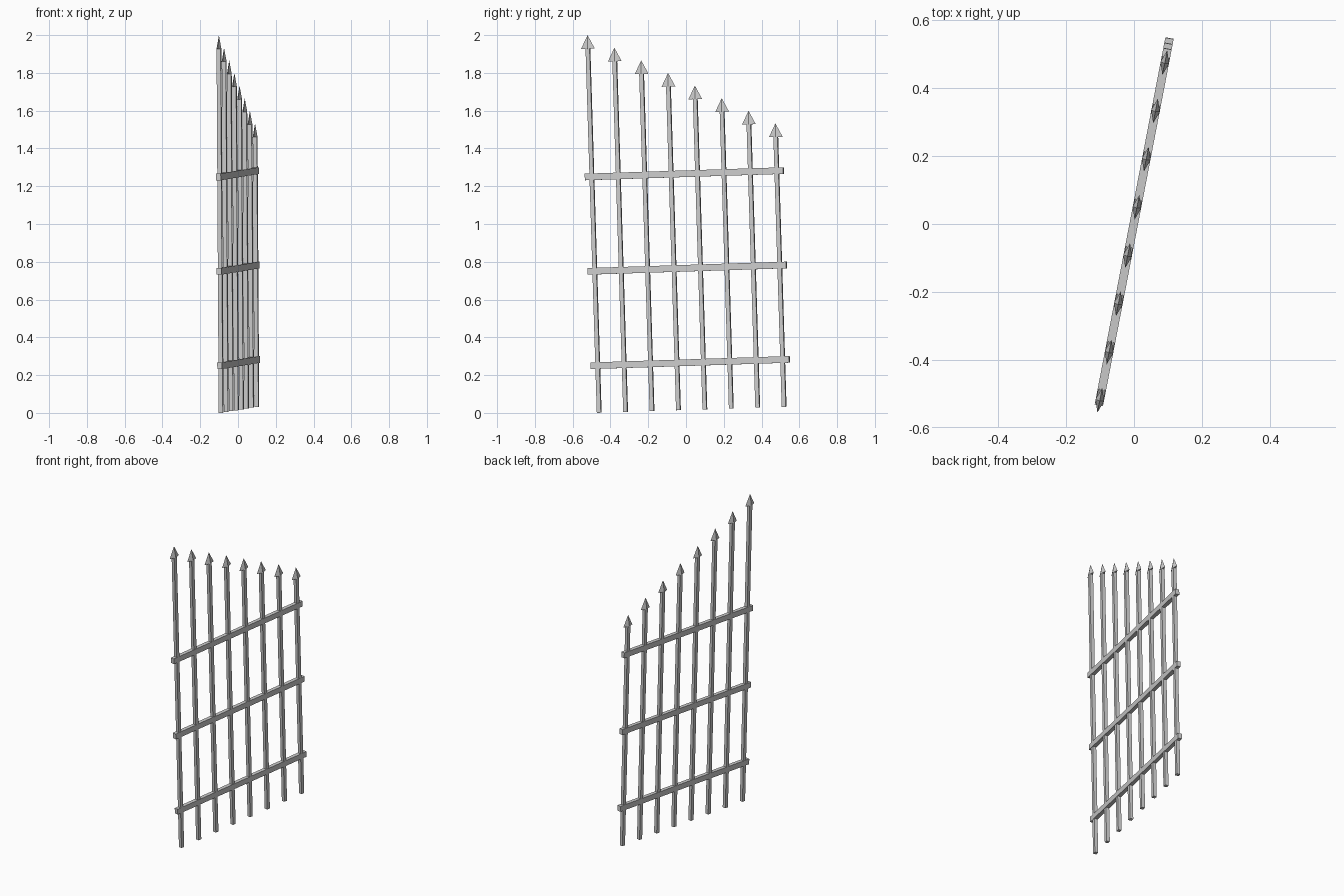
import bpy, bmesh, math
from mathutils import Matrix

if "Cube" in bpy.data.objects:
    bpy.data.objects.remove(bpy.data.objects["Cube"])

BARS, PITCH = 8, 0.1425
BAR_W, SPIKE_W, SPIKE_H = 0.022, 0.074, 0.072

# Panel placement: slight roll in its own plane, then turned nearly side-on
PLACE = (Matrix.Translation((0.005, 0.03, 0.0165))
         @ Matrix.Rotation(math.radians(79.1), 4, 'Z')
         @ Matrix.Rotation(-0.0315, 4, 'Y'))


def finish(bm, name):
    mesh = bpy.data.meshes.new(name)
    bm.to_mesh(mesh)
    bm.free()
    ob = bpy.data.objects.new(name, mesh)
    bpy.context.collection.objects.link(ob)
    ob.matrix_world = PLACE
    return ob


def box(name, size, center):
    bm = bmesh.new()
    bmesh.ops.create_cube(bm, size=1, matrix=Matrix.Translation(center)
                          @ Matrix.Diagonal((*size, 1)))
    return finish(bm, name)


def spike(name, x, z):
    # Flattened four-sided point
    bm = bmesh.new()
    bmesh.ops.create_cone(
        bm, cap_ends=True, segments=4, radius1=0.5, radius2=0, depth=1,
        matrix=Matrix.Translation((x, 0, z + SPIKE_H / 2))
        @ Matrix.Diagonal((SPIKE_W, 0.026, SPIKE_H, 1)))
    return finish(bm, name)


# Upright bars, stepping down along the panel, each with a spear point
for i in range(BARS):
    x = (i - (BARS - 1) / 2) * PITCH
    top = 2.0 - i * PITCH / 2 - SPIKE_H
    box(f"upright_bar_{i + 1}", (BAR_W, BAR_W, top), (x, 0, top / 2))
    spike(f"spear_point_{i + 1}", x, top)

# Horizontal rails
for i, z in enumerate((0.25, 0.75, 1.25)):
    box(f"cross_rail_{i + 1}", (1.07, 0.025, 0.035), (0, 0, z))
